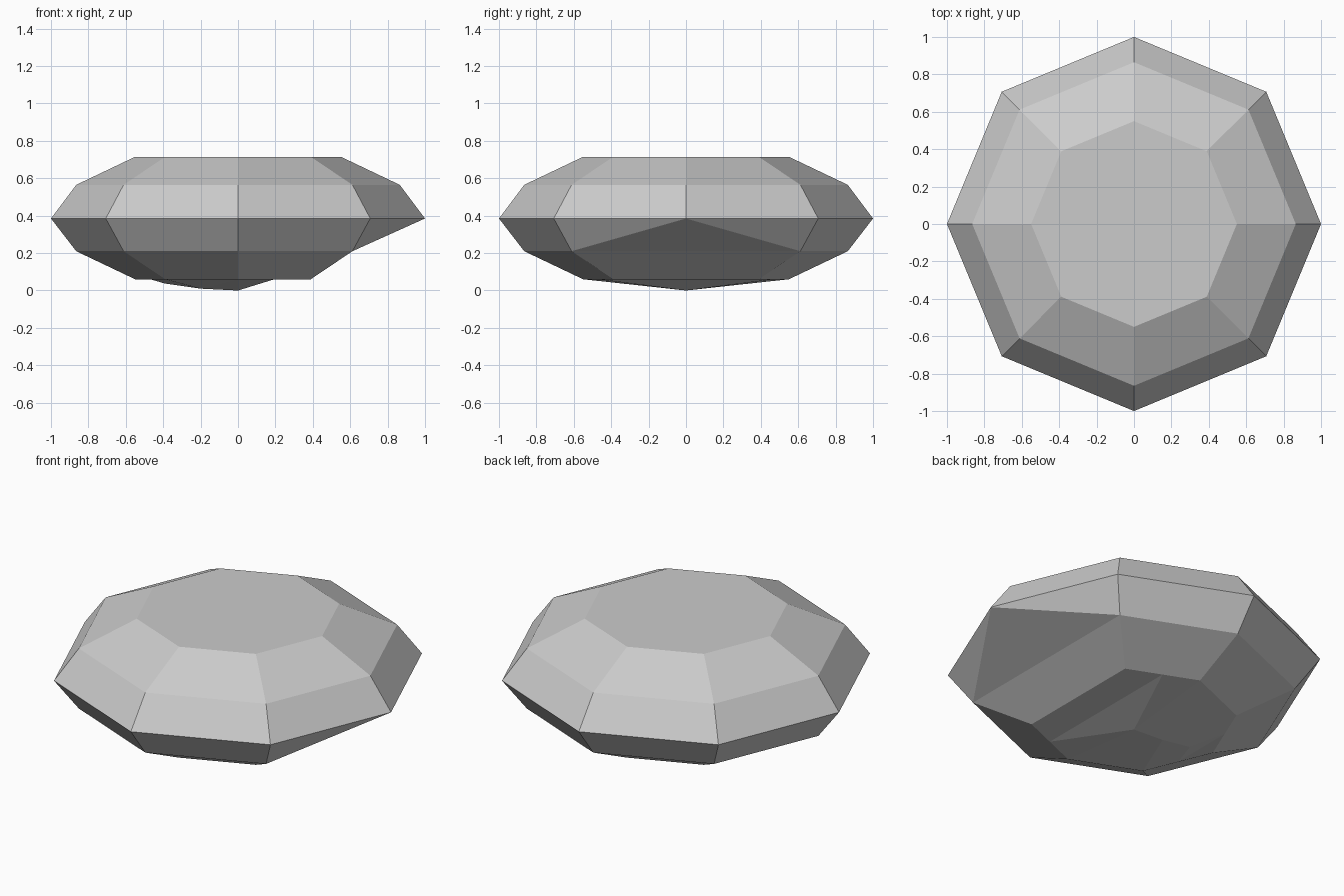
import bpy
import bmesh
from math import sin, cos, radians

if "Cube" in bpy.data.objects:
    bpy.data.objects.remove(bpy.data.objects["Cube"], do_unlink=True)

# Stone colour
stone = bpy.data.materials.new("grey_stone")
stone.use_nodes = True
colour = (0.6, 0.6, 0.6, 1)
stone.diffuse_color = colour
stone.node_tree.nodes["Principled BSDF"].inputs["Base Color"].default_value = colour

bm = bmesh.new()


def ring(radius, z, skip=()):
    """Octagon of vertices keyed by angle; skipped angles are left out."""
    return {a: bm.verts.new((radius * cos(radians(a)), radius * sin(radians(a)), z))
            for a in range(0, 360, 45) if a not in skip}


def band(upper, lower):
    """Facets between two rings, as far as both have the corners."""
    for a in range(0, 360, 45):
        b = (a + 45) % 360
        corners = [upper[a], upper[b], lower.get(b), lower.get(a)]
        bm.faces.new([v for v in corners if v])


table = ring(0.55, 0.715)
crown = ring(0.865, 0.565)
girdle = ring(1.0, 0.385)
pavilion = ring(0.865, 0.21, skip=(0,))
base = ring(0.55, 0.06, skip=(0,))

# Crown and pavilion facets
bm.faces.new(table.values())
band(table, crown)
band(crown, girdle)
band(girdle, pavilion)

# Chipped side: one corner of the lower rings is cut away
bm.faces.new((girdle[0], pavilion[45], pavilion[315]))
for a in range(45, 315, 45):
    bm.faces.new((pavilion[a], pavilion[a + 45], base[a + 45], base[a]))
bm.faces.new((pavilion[315], pavilion[45], base[45], base[315]))


def midpoint(a, b):
    """Split a base edge halfway and return the new vertex."""
    edge = bm.edges.get((base[a], base[b]))
    return bmesh.utils.edge_split(edge, base[a], 0.5)[1]


# Underside: flat lips at both ends, a shallow ridge between
front_mid, back_mid = midpoint(270, 315), midpoint(45, 90)
lip_front, lip_back = midpoint(180, 225), midpoint(135, 180)
tip = bm.verts.new((0, 0, 0))
ridge = bm.verts.new((-0.2, 0, 0.01))
heel = bm.verts.new((-0.39, 0, 0.037))
bm.faces.new((base[315], base[45], back_mid, front_mid))
bm.faces.new((front_mid, back_mid, tip))
bm.faces.new((base[180], lip_front, lip_back))
bm.faces.new((lip_front, lip_back, heel))
for mid, side, corner, lip in ((back_mid, base[90], base[135], lip_back),
                               (front_mid, base[270], base[225], lip_front)):
    bm.faces.new((mid, side, tip))
    bm.faces.new((tip, side, ridge))
    bm.faces.new((side, corner, ridge))
    bm.faces.new((ridge, corner, heel))
    bm.faces.new((corner, lip, heel))

bmesh.ops.recalc_face_normals(bm, faces=bm.faces[:])
mesh = bpy.data.meshes.new("faceted_stone")
bm.to_mesh(mesh)
bm.free()
mesh.materials.append(stone)
gem = bpy.data.objects.new("faceted_stone", mesh)
bpy.context.collection.objects.link(gem)
